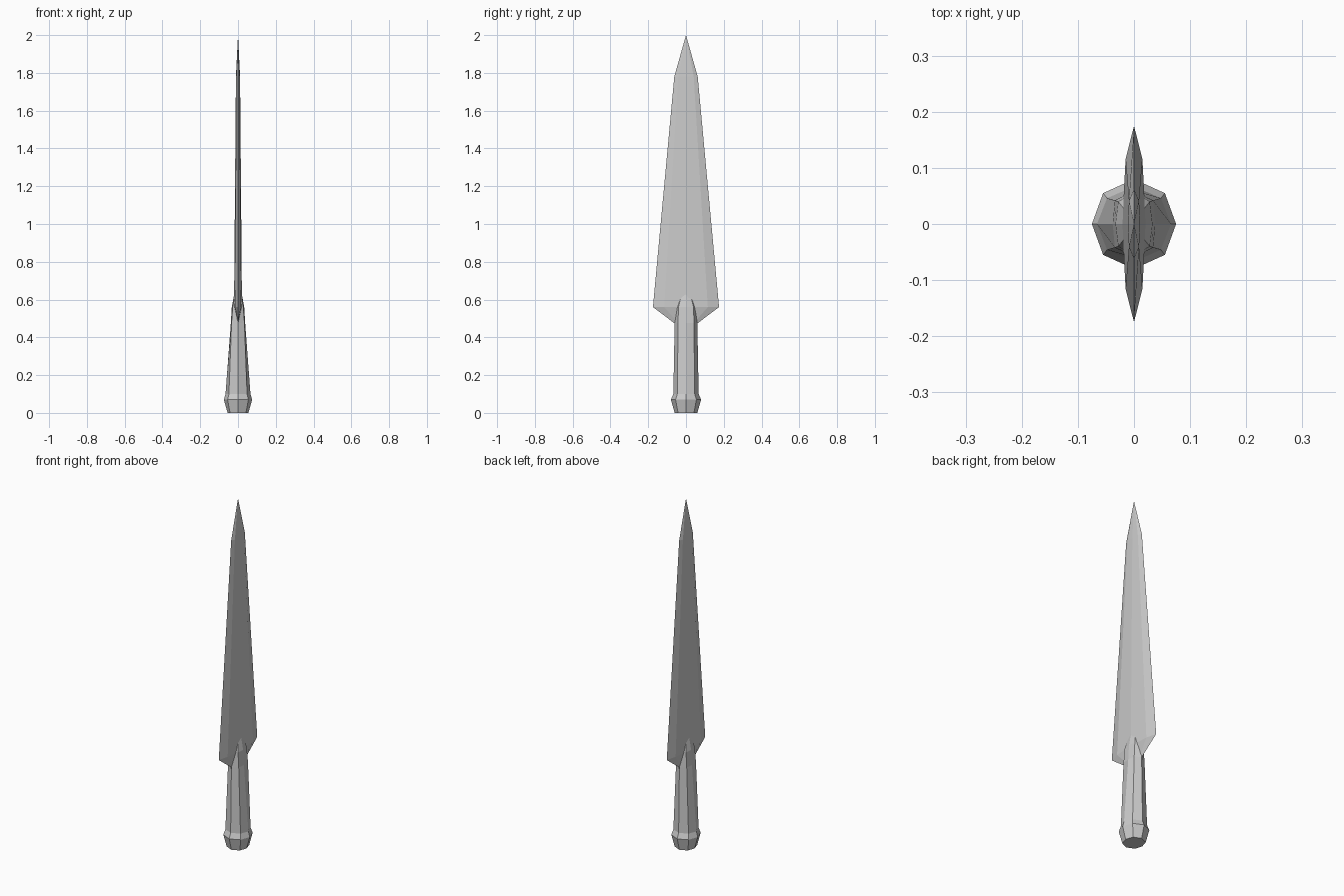
import bpy
import bmesh

if "Cube" in bpy.data.objects:
    bpy.data.objects.remove(bpy.data.objects["Cube"])


def loft(name, rings, tip=None):
    """Join rings of points into a closed solid, optionally ending in a point."""
    bm = bmesh.new()
    loops = [[bm.verts.new(p) for p in ring] for ring in rings]
    n = len(loops[0])
    for a, b in zip(loops, loops[1:]):
        for i in range(n):
            j = (i + 1) % n
            bm.faces.new((a[i], a[j], b[j], b[i]))
    bm.faces.new(loops[0][::-1])
    if tip:
        t = bm.verts.new(tip)
        for i in range(n):
            bm.faces.new((loops[-1][i], loops[-1][(i + 1) % n], t))
    else:
        bm.faces.new(loops[-1])
    bmesh.ops.recalc_face_normals(bm, faces=bm.faces[:])
    mesh = bpy.data.meshes.new(name)
    bm.to_mesh(mesh)
    bm.free()
    obj = bpy.data.objects.new(name, mesh)
    bpy.context.collection.objects.link(obj)
    return obj


def octagon(z, rx, dx, dy, ry):
    """Eight-sided socket section with corners on both axes."""
    return [(rx, 0, z), (dx, dy, z), (0, ry, z), (-dx, dy, z),
            (-rx, 0, z), (-dx, -dy, z), (0, -ry, z), (dx, -dy, z)]


def blade_section(z, w, shoulder, ridge):
    """Bevelled blade section: sharp edges, shoulders and a shallow ridge."""
    s = 0.66 * w
    return octagon(z, ridge, shoulder, s, w)


# Blade: bottom keel, widest point, taper, then the point
loft("blade", [
    blade_section(0.30, 0.052, 0.001, 0.001),
    blade_section(0.475, 0.062, 0.001, 0.001),
    blade_section(0.56, 0.175, 0.015, 0.021),
    blade_section(1.78, 0.062, 0.009, 0.011),
], tip=(0, 0, 2.0))

# Socket: flared collar, tapering neck, and a wedge blending into the blade
loft("socket", [
    octagon(0.0, 0.055, 0.042, 0.042, 0.060),
    octagon(0.07, 0.075, 0.055, 0.055, 0.080),
    octagon(0.10, 0.066, 0.048, 0.046, 0.067),
    octagon(0.475, 0.038, 0.034, 0.042, 0.060),
    octagon(0.56, 0.033, 0.028, 0.040, 0.056),
    octagon(0.64, 0.018, 0.012, 0.020, 0.030),
])
